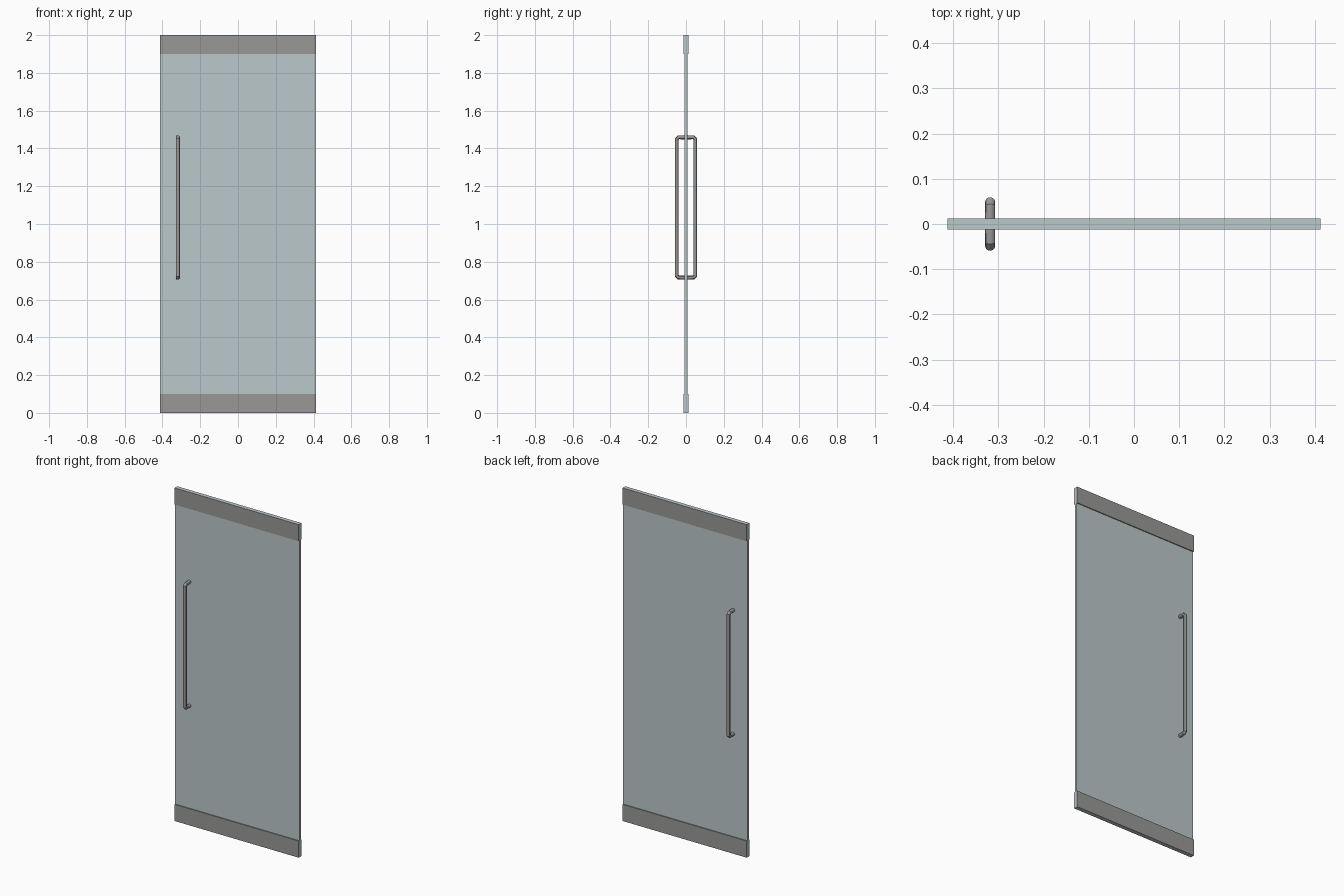
import bpy
import bmesh

cube = bpy.data.objects.get("Cube")
if cube:
    bpy.data.objects.remove(cube, do_unlink=True)


def material(name, rgb):
    mat = bpy.data.materials.new(name)
    mat.use_nodes = True
    mat.diffuse_color = (*rgb, 1)
    bsdf = next(n for n in mat.node_tree.nodes if n.type == "BSDF_PRINCIPLED")
    bsdf.inputs["Base Color"].default_value = (*rgb, 1)
    return mat


glass = material("pale glass", (0.50, 0.58, 0.60))
steel = material("brushed steel", (0.32, 0.315, 0.31))

WIDTH, HEIGHT, RAIL_H = 0.824, 2.0, 0.1


def box(name, depth, z0, z1, mats, rule=None):
    """Door-wide box; rule picks a material index from each face normal."""
    bm = bmesh.new()
    bmesh.ops.create_cube(bm, size=1)
    for v in bm.verts:
        v.co.x *= WIDTH
        v.co.y *= depth
        v.co.z = z0 + (v.co.z + 0.5) * (z1 - z0)
    bm.normal_update()
    if rule:
        for f in bm.faces:
            f.material_index = rule(f.normal)
    mesh = bpy.data.meshes.new(name)
    bm.to_mesh(mesh)
    bm.free()
    for m in mats:
        mesh.materials.append(m)
    obj = bpy.data.objects.new(name, mesh)
    bpy.context.collection.objects.link(obj)
    return obj


# Glass leaf between the two rails
box("glass_panel", 0.014, RAIL_H, HEIGHT - RAIL_H, [glass])

# Rails: steel on the faces and inner ledge, glass-coloured ends and outer edge
for name, z0, outer in (("bottom_rail", 0, -1), ("top_rail", HEIGHT - RAIL_H, 1)):
    box(name, 0.025, z0, z0 + RAIL_H, [steel, glass],
        lambda n: int(abs(n.x) > 0.5 or n.z * outer > 0.5))


# Pull handles: round bar with chamfered corners and standoffs into the glass
def handle(name, side):
    x, reach, low, high, cut = -0.318, 0.049, 0.716, 1.459, 0.009
    path = [(0.004, low), (reach - cut, low), (reach, low + cut),
            (reach, high - cut), (reach - cut, high), (0.004, high)]
    curve = bpy.data.curves.new(name, "CURVE")
    curve.dimensions = "3D"
    curve.bevel_depth = 0.011
    curve.bevel_resolution = 4
    curve.use_fill_caps = True
    spline = curve.splines.new("POLY")
    spline.points.add(len(path) - 1)
    for point, (y, z) in zip(spline.points, path):
        point.co = (x, side * y, z, 1)
    curve.materials.append(steel)
    obj = bpy.data.objects.new(name, curve)
    bpy.context.collection.objects.link(obj)
    bpy.ops.object.select_all(action="DESELECT")
    obj.select_set(True)
    bpy.context.view_layer.objects.active = obj
    bpy.ops.object.convert(target="MESH")
    bpy.ops.object.shade_smooth_by_angle()


handle("front_handle", -1)
handle("back_handle", 1)
